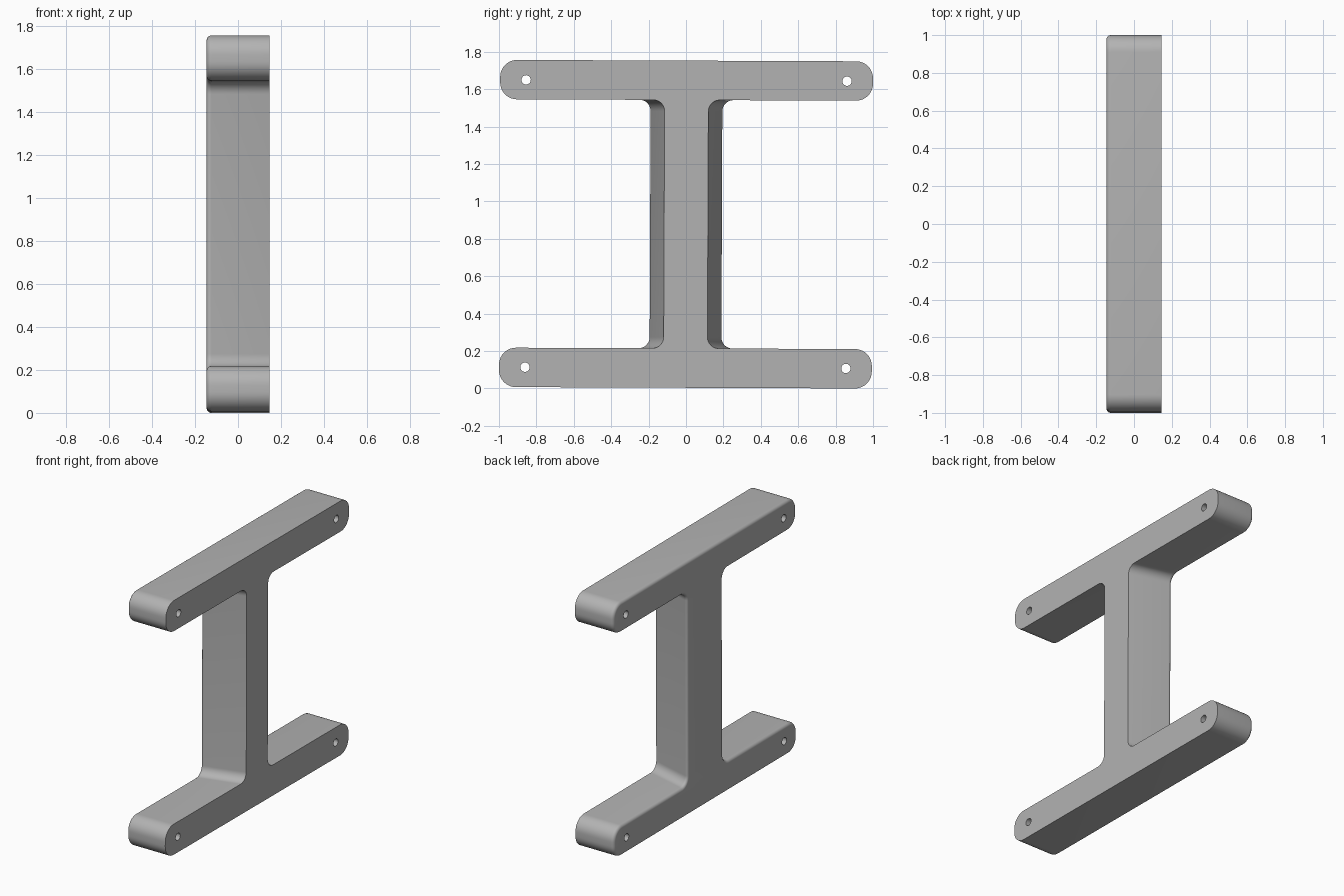
import bpy, bmesh
from math import sin, cos, pi, radians
from mathutils import Vector

cube = bpy.data.objects.get("Cube")
if cube:
    bpy.data.objects.remove(cube, do_unlink=True)

DEPTH = 0.146                    # half thickness along x
END, TOP, INNER = 0.9965, 0.8745, 0.664   # half length, half height, inner bar edge
EDGE = 0.022                     # rounding of the -x rim
HOLE_Y, HOLE_Z, HOLE_R = 0.858, 0.768, 0.025


def rounded(corners, steps=10):
    """Replace each right-angled (y, z, radius) corner with an arc."""
    pts = []
    for i, (y, z, r) in enumerate(corners):
        p = Vector((y, z))
        u = (Vector(corners[i - 1][:2]) - p).normalized()
        v = (Vector(corners[(i + 1) % len(corners)][:2]) - p).normalized()
        c = p + (u + v) * r
        for k in range(steps + 1):
            t = k / steps * pi / 2
            pts.append(c - (v * cos(t) + u * sin(t)) * r)
    return pts


def outline(web, d):
    """H-shaped outline with the given web half width, inset by d."""
    quarter = [(END - d, TOP - d, 0.09 - d), (END - d, INNER + d, 0.09 - d),
               (web - d, INNER + d, 0.06 + d)]
    half = quarter + [(y, -z, r) for y, z, r in reversed(quarter)]
    return rounded(half + [(-y, z, r) for y, z, r in reversed(half)])


bm = bmesh.new()


def ring(x, pts):
    verts = [bm.verts.new((x, p[0], p[1])) for p in pts]
    for a, b in zip(verts, verts[1:] + verts[:1]):
        bm.edges.new((a, b))
    return verts


def bridge(a, b):
    n = len(a)
    for i in range(n):
        j = (i + 1) % n
        bm.faces.new((a[i], a[j], b[j], b[i]))


# Body walls: web widens toward -x, then the rim rounds over
layers = [(DEPTH, 0)]
for k in range(7):
    t = k / 6 * pi / 2
    layers.append((-DEPTH + EDGE * (1 - sin(t)), EDGE * (1 - cos(t))))
rings = []
for x, inset in layers:
    web = 0.157 - 0.04 * x / DEPTH
    rings.append(ring(x, outline(web, inset)))
for a, b in zip(rings, rings[1:]):
    bridge(a, b)

# Bolt holes through the four bar ends
caps = [list(rings[0]), list(rings[-1])]
for sy in (-1, 1):
    for sz in (-1, 1):
        circle = [(sy * HOLE_Y + HOLE_R * cos(2 * pi * k / 24),
                   sz * HOLE_Z + HOLE_R * sin(2 * pi * k / 24)) for k in range(24)]
        near, far = ring(DEPTH, circle), ring(-DEPTH, circle)
        bridge(near, far)
        caps[0] += near
        caps[1] += far

# Flat faces around the holes
for cap, side in zip(caps, (1, -1)):
    inside = set(cap)
    edges = [e for e in bm.edges if e.verts[0] in inside and e.verts[1] in inside]
    bmesh.ops.triangle_fill(bm, edges=edges, use_beauty=True, normal=(side, 0, 0))
bmesh.ops.recalc_face_normals(bm, faces=bm.faces)

mesh = bpy.data.meshes.new("h_bracket")
bm.to_mesh(mesh)
bm.free()
bracket = bpy.data.objects.new("h_bracket", mesh)
bpy.context.collection.objects.link(bracket)
bracket.location.z = 0.878
bracket.rotation_euler.x = -0.004

# Plain grey material
grey = bpy.data.materials.new("plain_grey")
grey.use_nodes = True
colour = (0.45, 0.45, 0.45, 1)
grey.diffuse_color = colour
grey.node_tree.nodes["Principled BSDF"].inputs["Base Color"].default_value = colour
mesh.materials.append(grey)

bpy.ops.object.select_all(action="DESELECT")
bracket.select_set(True)
bpy.context.view_layer.objects.active = bracket
bpy.ops.object.shade_smooth_by_angle(angle=radians(30))
